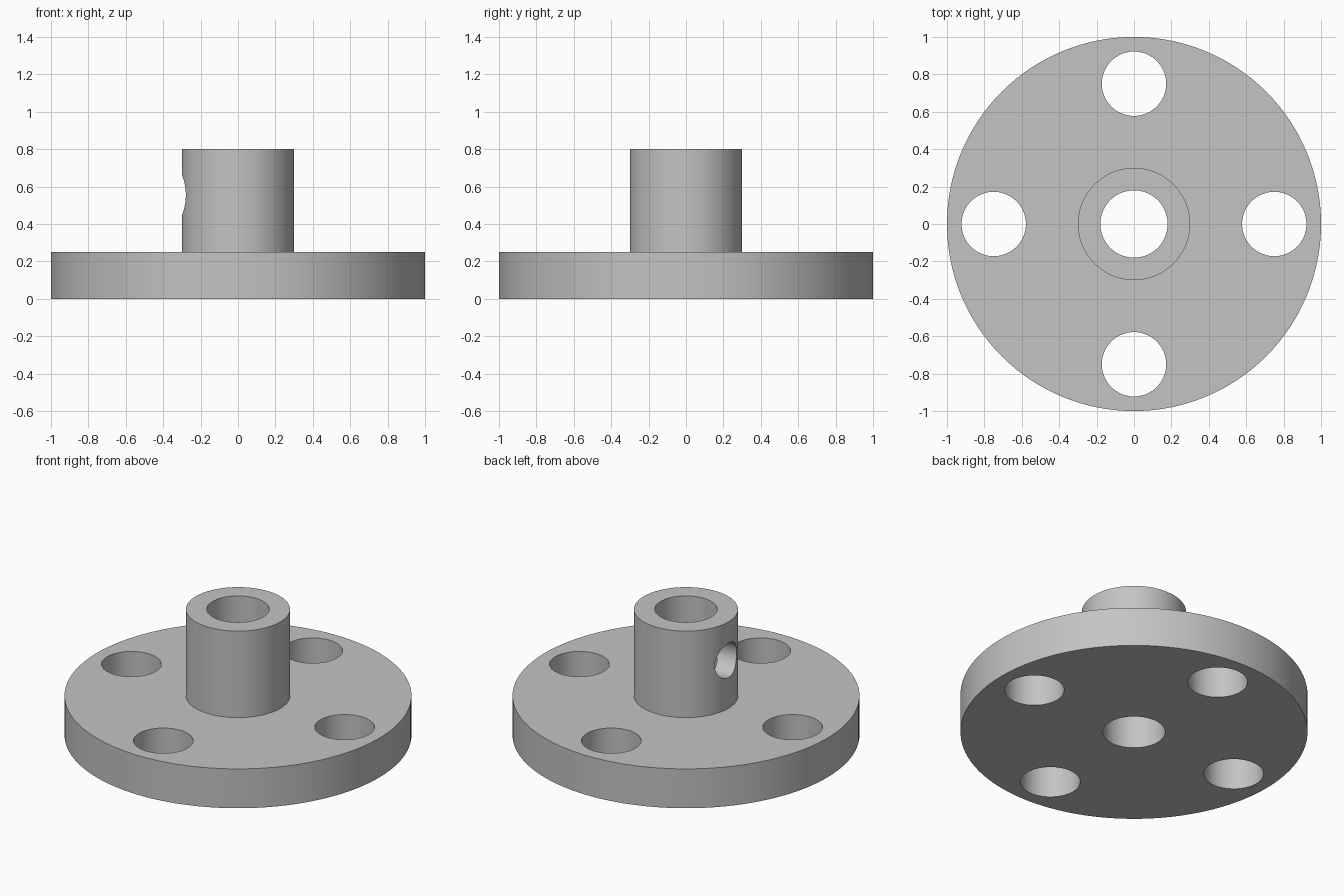
import bpy
from math import cos, sin, pi

if "Cube" in bpy.data.objects:
    bpy.data.objects.remove(bpy.data.objects["Cube"])

metal = bpy.data.materials.new("light_grey")
metal.diffuse_color = (0.55, 0.55, 0.55, 1)
metal.use_nodes = True
metal.node_tree.nodes["Principled BSDF"].inputs["Base Color"].default_value = metal.diffuse_color


def cylinder(name, radius, z0, z1, x=0, y=0, sides=96):
    bpy.ops.mesh.primitive_cylinder_add(vertices=sides, radius=radius, depth=z1 - z0,
                                        location=(x, y, (z0 + z1) / 2))
    obj = bpy.context.object
    obj.name = name
    obj.data.materials.append(metal)
    return obj


def boolean(target, tool, operation):
    mod = target.modifiers.new(tool.name, 'BOOLEAN')
    mod.operation = operation
    mod.solver = 'EXACT'
    mod.object = tool
    bpy.context.view_layer.objects.active = target
    bpy.ops.object.modifier_apply(modifier=mod.name)
    bpy.data.objects.remove(tool)


# Round plate joined with the central hub
flange = cylinder("flange", 1.0, 0, 0.25, sides=128)
boolean(flange, cylinder("hub", 0.3, 0.1, 0.8), 'UNION')

# Central bore through hub and plate
boolean(flange, cylinder("bore", 0.18, -0.1, 0.9), 'DIFFERENCE')

# Four bolt holes
for i in range(4):
    a = i * pi / 2
    hole = cylinder("bolt_hole", 0.172, -0.1, 0.35, 0.75 * cos(a), 0.75 * sin(a))
    boolean(flange, hole, 'DIFFERENCE')

# Set screw hole through the left wall of the hub
screw = cylinder("set_screw_hole", 0.11, 0, 0.4, sides=64)
screw.rotation_euler = (0, pi / 2, 0)
screw.location = (-0.2, 0, 0.555)
bpy.context.view_layer.update()
boolean(flange, screw, 'DIFFERENCE')

# Smooth walls with sharp rims
bpy.ops.object.select_all(action='DESELECT')
flange.select_set(True)
bpy.context.view_layer.objects.active = flange
bpy.ops.object.shade_smooth_by_angle(angle=pi / 6)
